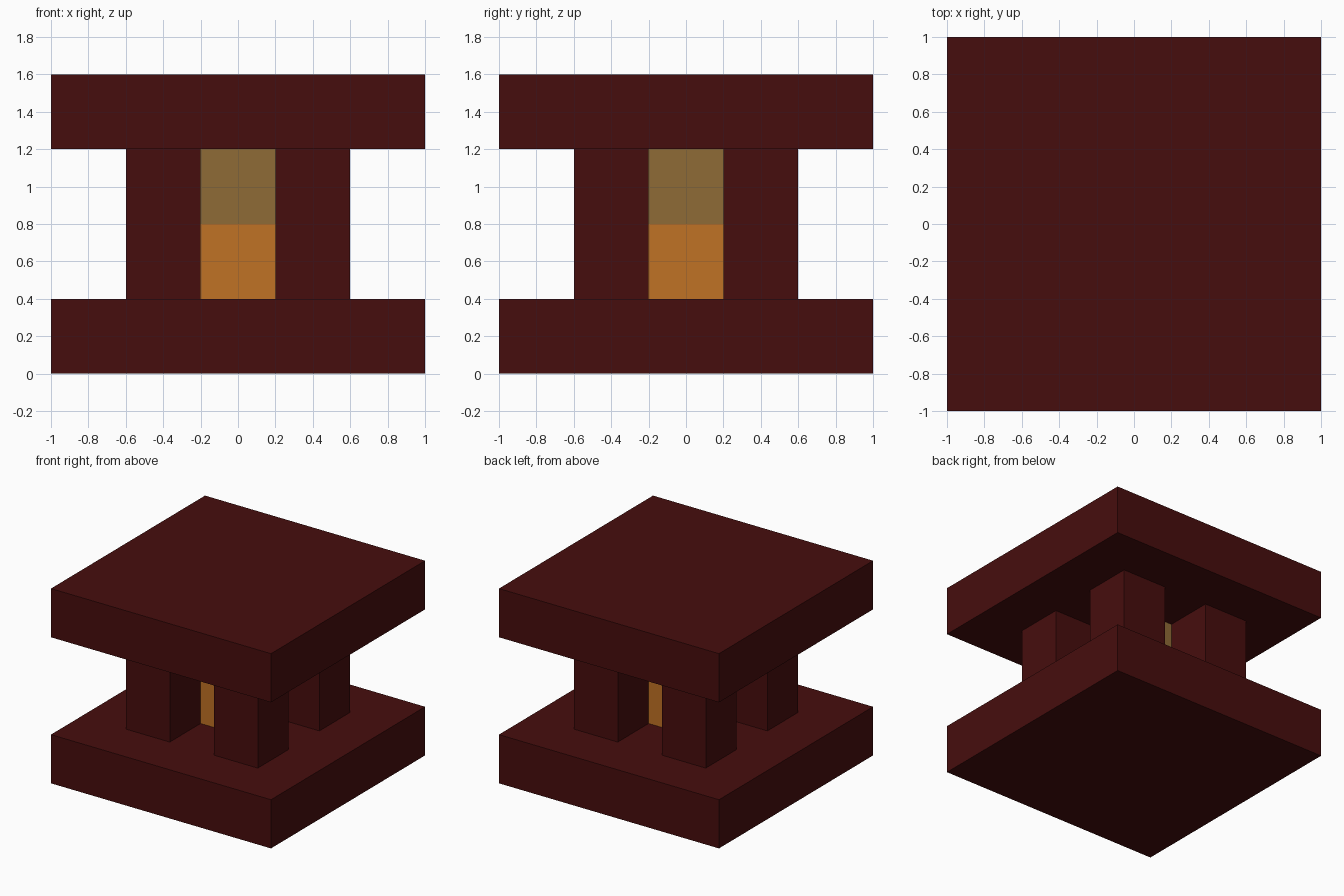
import bpy

cube = bpy.data.objects.get("Cube")
if cube:
    bpy.data.objects.remove(cube, do_unlink=True)


def material(name, rgb):
    m = bpy.data.materials.new(name)
    m.use_nodes = True
    m.diffuse_color = (*rgb, 1)
    m.node_tree.nodes["Principled BSDF"].inputs["Base Color"].default_value = (*rgb, 1)
    return m


def box(name, size, centre, mat):
    bpy.ops.mesh.primitive_cube_add(size=1, location=centre)
    ob = bpy.context.object
    ob.name = name
    ob.scale = size
    bpy.ops.object.transform_apply(location=False, rotation=False, scale=True)
    ob.data.materials.append(mat)
    return ob


dark_red = material("dark red", (0.062, 0.004, 0.004))
orange = material("orange", (0.527, 0.168, 0.018))
tan = material("tan", (0.275, 0.147, 0.037))

# Base and top slabs
box("base_slab", (2, 2, 0.4), (0, 0, 0.2), dark_red)
box("top_slab", (2, 2, 0.4), (0, 0, 1.4), dark_red)

# Four corner posts around the core
for side, x in (("left", 0.4), ("right", -0.4)):
    for end, y in (("front", -0.4), ("back", 0.4)):
        box(f"{end}_{side}_post", (0.4, 0.4, 0.8), (x, y, 0.8), dark_red)

# Two-part central core
box("lower_core", (0.4, 0.4, 0.4), (0, 0, 0.6), orange)
box("upper_core", (0.4, 0.4, 0.4), (0, 0, 1.0), tan)
